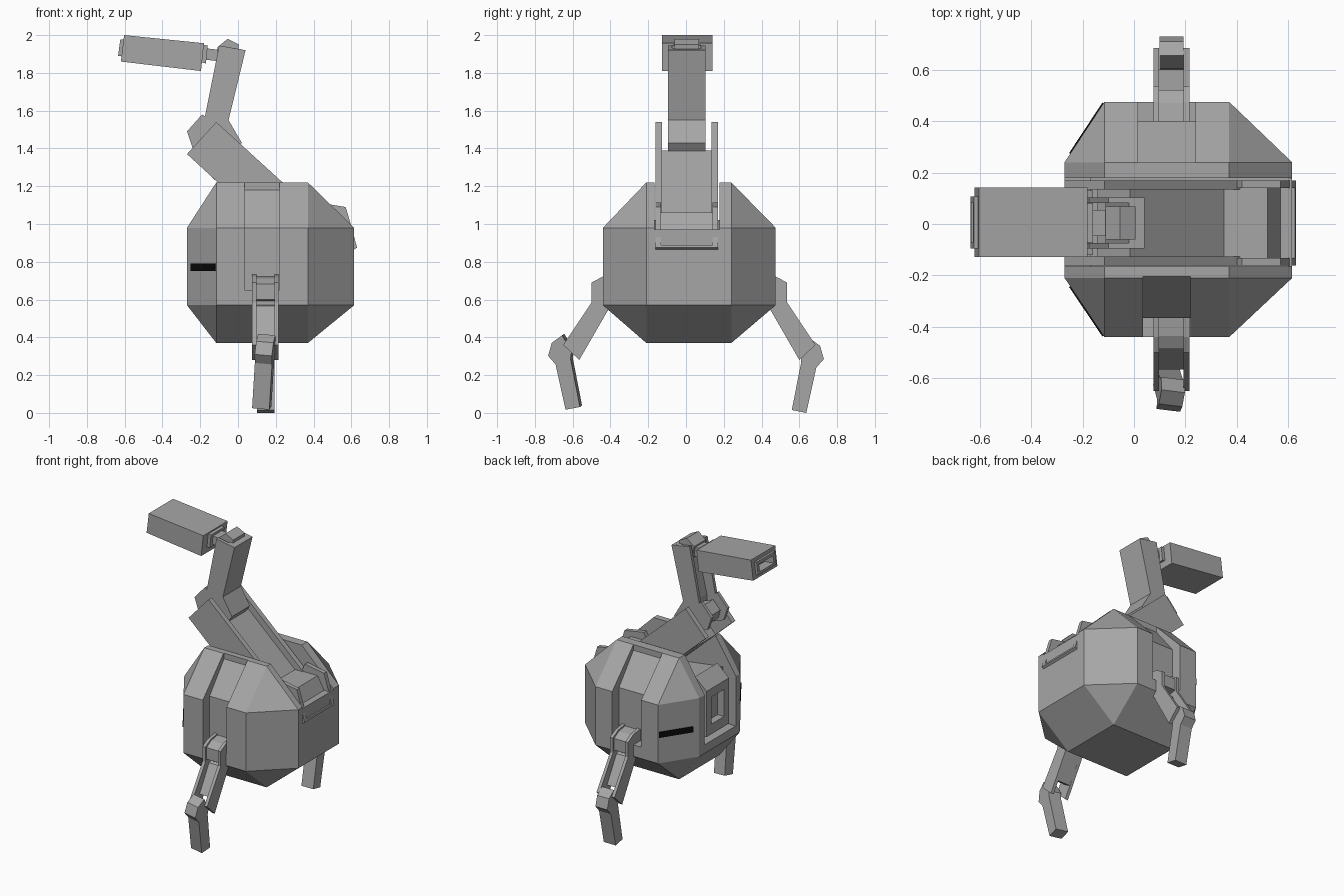
import bpy, bmesh, math
from mathutils import Matrix, Vector

if "Cube" in bpy.data.objects:
    bpy.data.objects.remove(bpy.data.objects["Cube"])


def material(name, rgb):
    m = bpy.data.materials.new(name)
    m.diffuse_color = (*rgb, 1)
    m.use_nodes = True
    m.node_tree.nodes["Principled BSDF"].inputs["Base Color"].default_value = m.diffuse_color
    return m


GREY = material("grey metal", (0.38, 0.38, 0.38))
BLACK = material("black vent", (0.003, 0.003, 0.003))


def finish(name, bm, mat=GREY):
    bmesh.ops.recalc_face_normals(bm, faces=bm.faces)
    me = bpy.data.meshes.new(name)
    bm.to_mesh(me)
    bm.free()
    me.materials.append(mat)
    ob = bpy.data.objects.new(name, me)
    bpy.context.collection.objects.link(ob)
    return ob


def prism(name, pts, a, b, axis="y", mat=GREY):
    """Extrude a 2D profile from a to b: xz along y, yz along x, xy along z."""
    place = {"y": lambda p, t: (p[0], t, p[1]),
             "x": lambda p, t: (t, p[0], p[1]),
             "z": lambda p, t: (p[0], p[1], t)}[axis]
    bm = bmesh.new()
    lo = [bm.verts.new(place(p, a)) for p in pts]
    hi = [bm.verts.new(place(p, b)) for p in pts]
    bm.faces.new(lo)
    bm.faces.new(hi[::-1])
    for i in range(len(pts)):
        j = (i + 1) % len(pts)
        bm.faces.new((lo[i], hi[i], hi[j], lo[j]))
    return finish(name, bm, mat)


def box(x0, x1, z0, z1):
    return [(x0, z0), (x1, z0), (x1, z1), (x0, z1)]


def cut(ob, *cutters):
    for c in cutters:
        m = ob.modifiers.new("cut", "BOOLEAN")
        m.operation, m.solver, m.object = "DIFFERENCE", "EXACT", c
    bpy.context.view_layer.update()
    dg = bpy.context.evaluated_depsgraph_get()
    me = bpy.data.meshes.new_from_object(ob.evaluated_get(dg))
    ob.modifiers.clear()
    ob.data = me
    for c in cutters:
        bpy.data.objects.remove(c)


def plates(name, pts, outer, thick, mid):
    """A mirrored pair of side plates across y."""
    for s, side in ((-1, "front"), (1, "back")):
        prism(f"{name}_{side}", pts, mid + s * outer, mid + s * (outer - thick))


# Faceted body shell
X0, X1, XA, XB = -0.27, 0.615, -0.115, 0.37
Y0, Y1, YA, YB = -0.44, 0.475, -0.21, 0.24
bm = bmesh.new()
for z in (0.37, 1.22):
    for x in (XA, XB):
        for y in (YA, YB):
            bm.verts.new((x, y, z))
for z in (0.57, 0.98):
    for x in (XA, XB):
        for y in (Y0, Y1):
            bm.verts.new((x, y, z))
    for x in (X0, X1):
        for y in (YA, YB):
            bm.verts.new((x, y, z))
bmesh.ops.convex_hull(bm, input=bm.verts)
bmesh.ops.dissolve_limit(bm, angle_limit=0.01, verts=bm.verts, edges=bm.edges)
body = finish("body", bm)

# Slots in the body: arm groove over the top, one leg channel at each side
MID = 0.0175


def mirror_y(pts):
    return [(2 * MID - y, z) for y, z in pts]


channel = [(YB, 1.3), (YB, 1.18), (0.40, 0.98), (0.40, 0.65), (0.6, 0.65), (0.6, 1.3)]
groove = [(-0.4, 0.63), (-0.17, 0.63), (-0.17, 1.02), (0.2, 0.97), (0.7, 0.97),
          (0.7, 1.4), (-0.4, 1.4)]
cut(body,
    prism("groove_cutter", groove, -0.166, 0.178),
    prism("back_channel_cutter", channel, 0.015, 0.24, "x"),
    prism("front_channel_cutter", mirror_y(channel), 0.035, 0.22, "x"))

# Hatch housing with a recessed window at the left end of the groove
hatch = prism("hatch", [(-0.16, 0.66), (-0.25, 0.66), (-0.25, 0.98), (-0.16, 1.06)], -0.12, 0.13)
cut(hatch, prism("window_cutter", box(-0.3, -0.20, 0.73, 0.92), -0.065, 0.075))

# Black vents on the two left diagonal facets
for y_in, y_out, side in ((YA, Y0, "front"), (YB, Y1, "back")):
    a, b = Vector((X0, y_in)), Vector((XA, y_out))
    p, q = a.lerp(b, 0.14), a.lerp(b, 0.98)
    d = (b - a).normalized()
    n = Vector((d.y, -d.x))
    n = (n if n.x < 0 else -n) * 0.005
    prism(f"vent_{side}", [p - n, q - n, q + n, p + n], 0.75, 0.79, "z", BLACK)

# Lower arm: side plates with a sunken floor between them
AM = 0.004
plates("lower_arm_plate", [(-0.27, 1.37), (-0.115, 1.54), (0.50, 0.98), (0.33, 0.82)], 0.166, 0.036, AM)
prism("lower_arm_floor", [(-0.142, 1.251), (-0.015, 1.39), (0.44, 0.975), (0.33, 0.83)], -0.128, 0.136)

# Shoulder joint and grab bar at the right end of the groove
plates("shoulder_plate", [(0.36, 0.98), (0.42, 1.115), (0.57, 1.09), (0.60, 0.99),
                          (0.63, 0.875), (0.612, 0.865), (0.55, 0.95)], 0.166, 0.03, AM)
prism("shoulder_block", [(0.32, 0.95), (0.35, 1.06), (0.52, 1.06), (0.575, 0.96)], -0.132, 0.14)
prism("grab_bar", [(0.60, 0.865), (0.615, 0.865), (0.63, 0.875), (0.627, 0.888), (0.60, 0.885)],
      AM - 0.166, AM + 0.166)

# Upper arm: channel open to the left, with an elbow joint
plates("upper_arm_plate", [(-0.10, 1.945), (0.04, 1.92), (-0.05, 1.55), (0.02, 1.43), (-0.05, 1.33),
                           (-0.24, 1.40), (-0.27, 1.49), (-0.19, 1.58), (-0.175, 1.57)], 0.10, 0.022, AM)
prism("upper_arm_back", [(-0.02, 1.931), (0.04, 1.92), (-0.05, 1.55), (0.02, 1.43), (-0.05, 1.33),
                         (-0.11, 1.40), (-0.11, 1.55)], AM - 0.08, AM + 0.08)
prism("elbow_block", [(-0.22, 1.42), (-0.235, 1.48), (-0.18, 1.54), (-0.08, 1.50), (-0.08, 1.38)],
      AM - 0.05, AM + 0.05)

# Neck joints
prism("neck_knuckle", [(-0.11, 1.935), (-0.055, 1.98), (0.005, 1.95), (-0.01, 1.85), (-0.10, 1.85)],
      AM - 0.065, AM + 0.065)
prism("neck_link", [(-0.17, 1.93), (-0.08, 1.92), (-0.09, 1.86), (-0.17, 1.87)], AM - 0.05, AM + 0.05)
prism("neck_collar", [(-0.20, 1.95), (-0.16, 1.945), (-0.17, 1.85), (-0.21, 1.86)], AM - 0.075, AM + 0.075)

# Camera head with a raised, hollow lens frame
head = prism("head", [(-0.62, 1.86), (-0.603, 2.0), (-0.18, 1.957), (-0.196, 1.81)], -0.128, 0.141)
frame = prism("lens_frame", [(-0.60, 1.975), (-0.623, 1.977), (-0.635, 1.89), (-0.60, 1.886)], -0.095, 0.107)
opening = [(-0.70, 1.912), (-0.56, 1.898), (-0.552, 1.948), (-0.70, 1.963)]
for part in (head, frame):
    cut(part, prism("lens_cutter", opening, -0.072, 0.084))

# Legs: bracket, hip block and floor fixed to the body, then a lower leg
bracket = [(0.39, 0.735), (0.475, 0.722), (0.535, 0.69), (0.535, 0.585),
           (0.685, 0.36), (0.60, 0.28), (0.45, 0.54), (0.39, 0.60)]
hip = [(0.39, 0.725), (0.47, 0.712), (0.522, 0.682), (0.522, 0.60), (0.39, 0.58)]
floor = [(0.40, 0.60), (0.495, 0.565), (0.60, 0.385), (0.555, 0.36), (0.45, 0.54)]
shin = [(0.655, 0.395), (0.71, 0.355), (0.73, 0.285), (0.69, 0.24), (0.637, 0.0),
        (0.56, 0.015), (0.61, 0.27), (0.605, 0.31)]
for side in ("back", "front"):
    f = mirror_y if side == "front" else (lambda p: p)
    prism(f"{side}_leg_plate_left", f(bracket), 0.075, 0.097, "x")
    prism(f"{side}_leg_plate_right", f(bracket), 0.193, 0.215, "x")
    prism(f"{side}_hip_block", f(hip), 0.097, 0.193, "x")
    prism(f"{side}_leg_floor", f(floor), 0.097, 0.193, "x")
    lower = prism(f"{side}_lower_leg", f(shin), 0.10, 0.192, "x")
    if side == "front":
        # the front lower leg is swung slightly out of line
        c = Vector((0.146, -0.64, 0.35))
        lower.data.transform(Matrix.Translation(c + Vector((0, -0.03, 0.02)))
                             @ Matrix.Rotation(math.radians(5), 4, "Y")
                             @ Matrix.Rotation(math.radians(-7), 4, "Z")
                             @ Matrix.Translation(-c))
